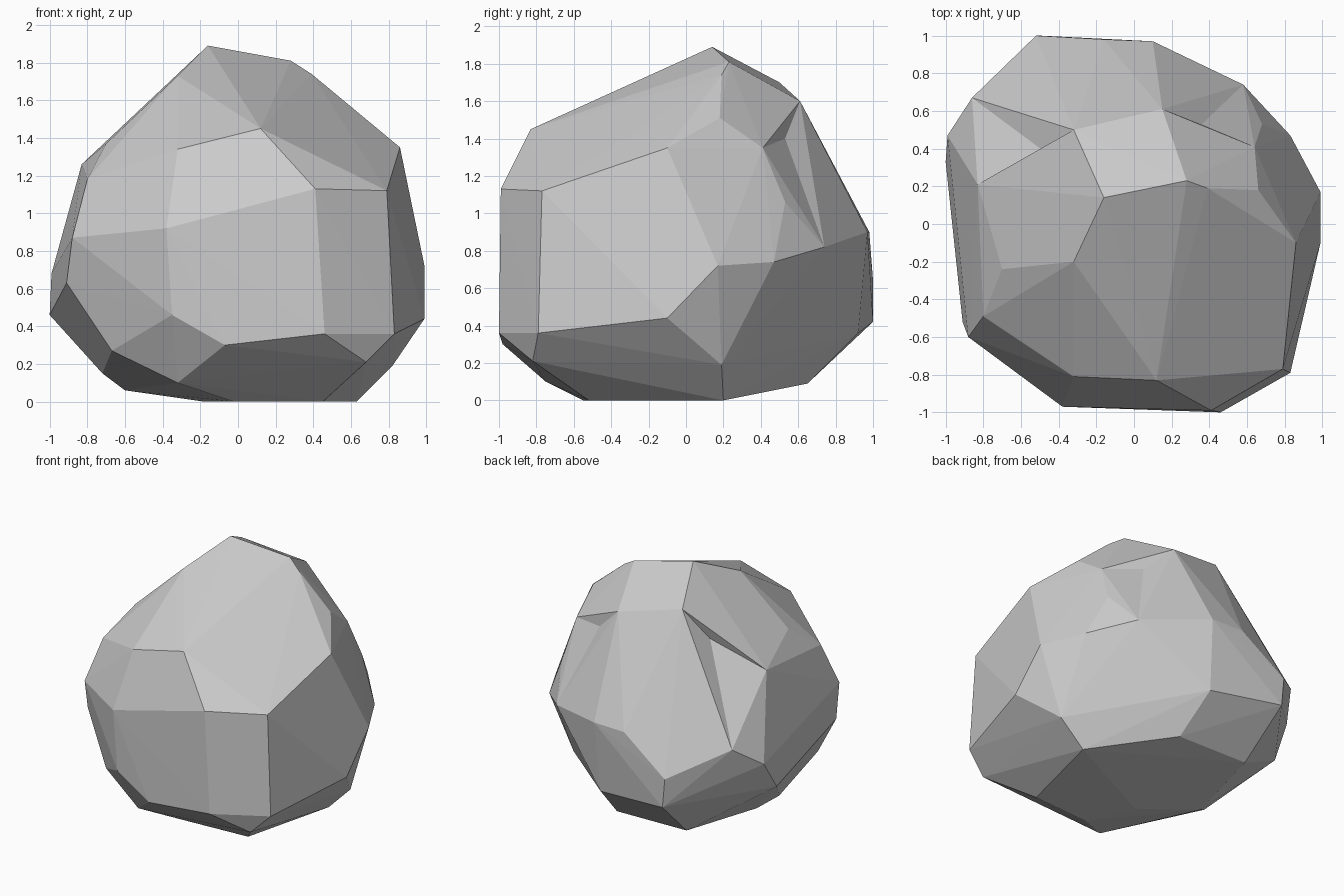
import bpy, bmesh
from mathutils import Vector

# Key corners of the boulder, ring by ring from top to bottom
crown = [(-.16, .14, 1.89), (.28, .23, 1.81), (.39, .19, 1.74), (-.32, -.2, 1.73),
         (-.32, .5, 1.7), (.15, .61, 1.6), (.66, .18, 1.51)]
shoulder = [(.86, -.1, 1.35), (.79, -.77, 1.12), (.41, -.99, 1.13), (.12, -.83, 1.45),
            (-.32, -.81, 1.34), (-.8, -.49, 1.18), (-.7, -.24, 1.37), (-.83, .21, 1.26),
            (.64, .41, 1.35), (.68, .53, 1.06)]
girth = [(-.38, -.97, .92), (-.88, -.6, .87), (-.91, -.52, .63), (-.99, .47, .68),
         (-.86, .67, .83), (-.52, 1, .64), (-.16, .98, .9), (.1, .97, .9),
         (.58, .74, .82), (.83, .47, .74), (.99, .17, .72)]
lower = [(.99, -.1, .44), (.83, -.79, .36), (.46, -1, .36), (-.07, -.98, .3),
         (-.35, -.96, .46), (-.67, -.64, .27), (-1, .33, .46), (-.5, 1, .42), (.08, .92, .36)]
base = [(.68, -.82, .21), (.82, .19, .19), (.63, .2, 0), (.45, -.52, 0), (-.02, -.55, 0),
        (-.46, .65, .1), (.13, .65, .09), (-.72, -.1, .15), (-.6, 0, .06), (-.18, -.2, 0),
        (-.32, -.75, .1)]
# Shallow chips pressed into the hull
chips = [(-.47, .38, 1.47), (.36, .53, 1.4)]

# Boulder: convex hull of the rings
bm = bmesh.new()
for p in crown + shoulder + girth + lower + base:
    bm.verts.new(p)
bmesh.ops.convex_hull(bm, input=bm.verts[:])
bmesh.ops.delete(bm, geom=[v for v in bm.verts if not v.link_faces], context='VERTS')
bmesh.ops.recalc_face_normals(bm, faces=bm.faces[:])

# Chips: split the facet lying over each chip point and push its middle in
for c in map(Vector, chips):
    bm.normal_update()
    face = max(bm.faces, key=lambda f: f.normal.dot(c - f.verts[0].co))
    bmesh.ops.poke(bm, faces=[face])["verts"][0].co = c

mesh = bpy.data.meshes.new("boulder")
bm.to_mesh(mesh)
bm.free()
boulder = bpy.data.objects.new("boulder", mesh)
bpy.context.collection.objects.link(boulder)
